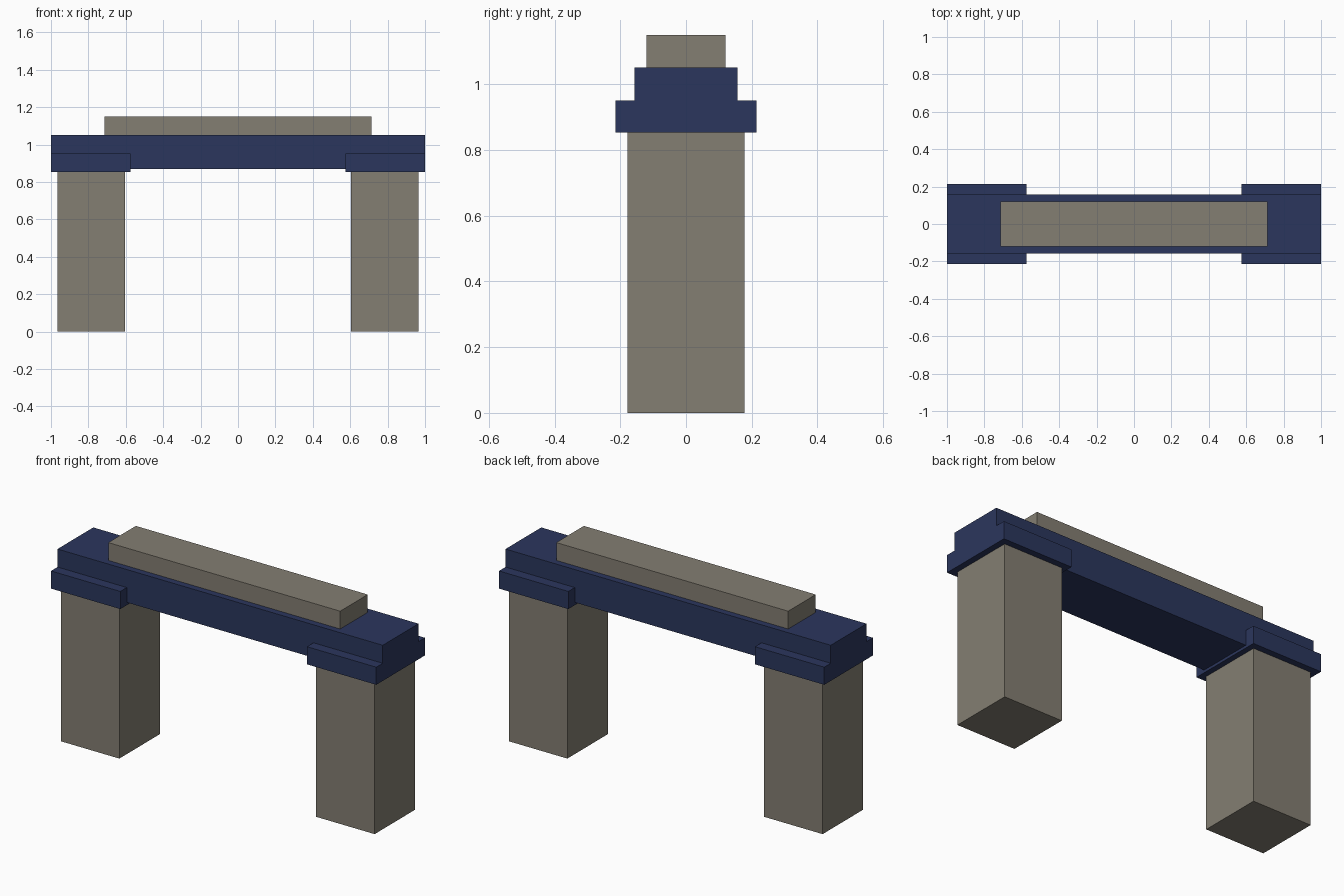
import bpy

if "Cube" in bpy.data.objects:
    bpy.data.objects.remove(bpy.data.objects["Cube"])


def material(name, color):
    mat = bpy.data.materials.new(name)
    mat.diffuse_color = (*color, 1)
    mat.use_nodes = True
    mat.node_tree.nodes["Principled BSDF"].inputs["Base Color"].default_value = mat.diffuse_color
    return mat


STONE = material("stone", (0.23, 0.21, 0.17))
NAVY = material("navy", (0.024, 0.037, 0.11))


def box(name, x, half_x, half_y, z0, z1, mat):
    bpy.ops.mesh.primitive_cube_add(size=2, location=(x, 0, (z0 + z1) / 2))
    ob = bpy.context.object
    ob.name = name
    ob.scale = (half_x, half_y, (z1 - z0) / 2)
    bpy.ops.object.transform_apply(location=False, rotation=False, scale=True)
    ob.data.materials.append(mat)
    return ob


# Pillars and the wide caps on top of them
for side, s in (("left", -1), ("right", 1)):
    box(f"{side}_pillar", s * 0.785, 0.18, 0.178, 0, 0.855, STONE)
    box(f"{side}_cap", s * 0.787, 0.213, 0.214, 0.853, 0.951, NAVY)

# Beam across both pillars
box("beam", 0, 1.0, 0.157, 0.868, 1.051, NAVY)

# Raised bar along the top
box("top_bar", 0, 0.713, 0.121, 1.05, 1.15, STONE)
